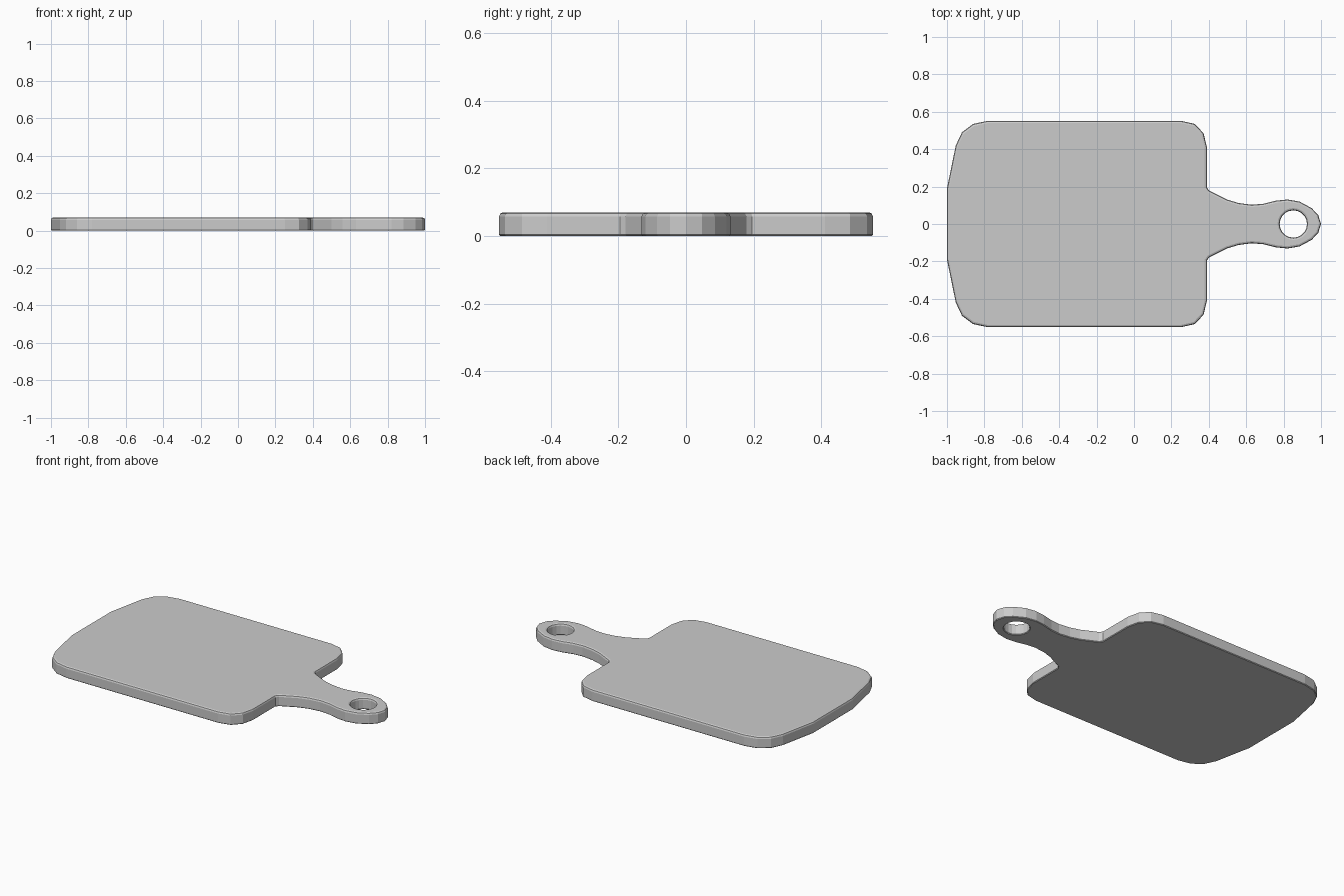
import bpy, bmesh
from math import pi, sin, cos

if "Cube" in bpy.data.objects:
    bpy.data.objects.remove(bpy.data.objects["Cube"])

THICK = 0.07
HOLE_X, HOLE_R, HOLE_STEPS = 0.852, 0.073, 10

# Half outline (y >= 0), from the rounded far end to the handle tip
outline = [(-1, 0), (-1, 0.19), (-0.953, 0.42), (-0.92, 0.49), (-0.86, 0.535),
           (-0.78, 0.552), (0.25, 0.552), (0.325, 0.535), (0.372, 0.485),
           (0.39, 0.41), (0.39, 0.195), (0.402, 0.178), (0.50, 0.13),
           (0.56, 0.112), (0.63, 0.103), (0.69, 0.108), (0.76, 0.125),
           (0.82, 0.131), (0.885, 0.12), (0.95, 0.085), (0.985, 0.048), (1, 0)]

# Half of the hanging hole closes the half outline
hole = [(HOLE_X + HOLE_R * cos(pi * i / HOLE_STEPS),
         HOLE_R * sin(pi * i / HOLE_STEPS) if 0 < i < HOLE_STEPS else 0)
        for i in range(HOLE_STEPS + 1)]

# Mirror the half face across y = 0 and weld
bm = bmesh.new()
for side in (1, -1):
    bm.faces.new([bm.verts.new((x, y * side, 0)) for x, y in outline + hole])
bmesh.ops.remove_doubles(bm, verts=bm.verts[:], dist=1e-4)

# Thickness
res = bmesh.ops.extrude_face_region(bm, geom=bm.faces[:], use_keep_orig=True)
top = [g for g in res["geom"] if isinstance(g, bmesh.types.BMVert)]
bmesh.ops.translate(bm, verts=top, vec=(0, 0, THICK))
bmesh.ops.recalc_face_normals(bm, faces=bm.faces[:])


# Soften the rims: rounder on top, slight underneath
def soften(z, width, segments):
    rim = [e for e in bm.edges
           if all(abs(v.co.z - z) < 1e-5 for v in e.verts)
           and e.calc_face_angle(0) > 1]
    bmesh.ops.bevel(bm, geom=rim, offset=width, segments=segments,
                    profile=0.5, affect='EDGES')


soften(THICK, 0.012, 2)
soften(0, 0.004, 1)

mesh = bpy.data.meshes.new("cutting_board")
bm.to_mesh(mesh)
bm.free()
board = bpy.data.objects.new("cutting_board", mesh)
bpy.context.collection.objects.link(board)
